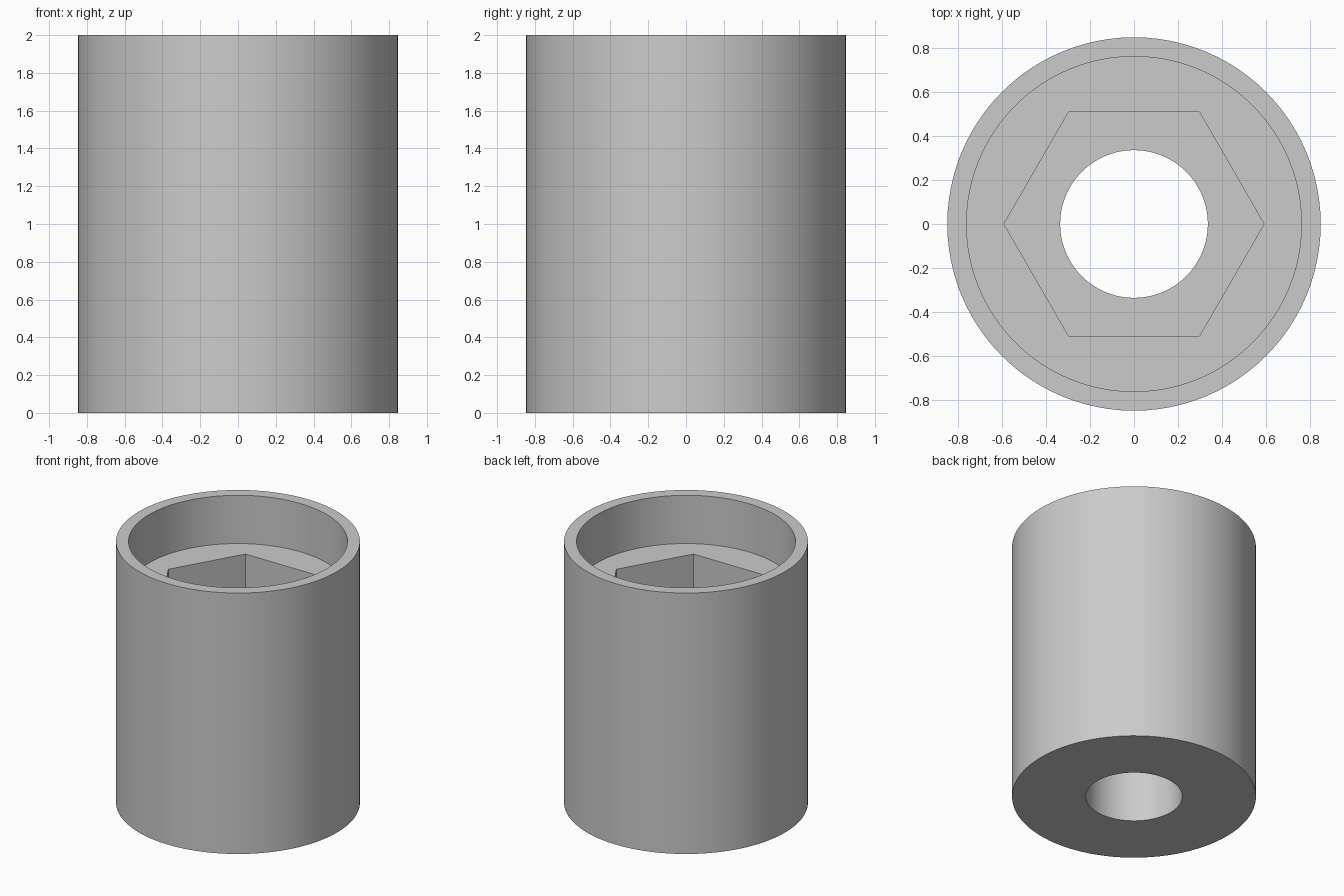
import bpy, bmesh
from math import cos, pi, radians, sin

cube = bpy.data.objects.get("Cube")
if cube:
    bpy.data.objects.remove(cube, do_unlink=True)

SEGMENTS = 96          # divisible by six, so hexagon corners land on vertices
OUTER, RECESS, HEX, BORE = 0.847, 0.76, 0.59, 0.335
TOP, LEDGE, HEX_FLOOR = 2.0, 1.63, 1.0


def radius_at(angle, radius, hexagonal):
    """Distance to a circle, or to a hexagon with corners on the x axis."""
    if not hexagonal:
        return radius
    return radius * cos(pi / 6) / cos(angle % (pi / 3) - pi / 6)


def add_ring(bm, radius, z, hexagonal=False):
    ring = []
    for i in range(SEGMENTS):
        a = 2 * pi * i / SEGMENTS
        r = radius_at(a, radius, hexagonal)
        ring.append(bm.verts.new((r * cos(a), r * sin(a), z)))
    return ring


# Closed section: outer wall, rim, round recess, hexagonal pocket, through bore
section = [
    (OUTER, 0), (OUTER, TOP),
    (RECESS, TOP), (RECESS, LEDGE),
    (HEX, LEDGE, True), (HEX, HEX_FLOOR, True),
    (BORE, HEX_FLOOR), (BORE, 0),
]

bm = bmesh.new()
rings = [add_ring(bm, *step) for step in section]
for k, lower in enumerate(rings):
    upper = rings[(k + 1) % len(rings)]
    for i in range(SEGMENTS):
        j = (i + 1) % SEGMENTS
        bm.faces.new((lower[i], lower[j], upper[j], upper[i]))
bmesh.ops.recalc_face_normals(bm, faces=bm.faces)

mesh = bpy.data.meshes.new("hex_socket_sleeve")
bm.to_mesh(mesh)
bm.free()
sleeve = bpy.data.objects.new("hex_socket_sleeve", mesh)
bpy.context.collection.objects.link(sleeve)

# Plain grey finish
grey = bpy.data.materials.new("light_grey")
grey.use_nodes = True
colour = (0.6, 0.6, 0.6, 1)
grey.diffuse_color = colour
grey.node_tree.nodes["Principled BSDF"].inputs["Base Color"].default_value = colour
mesh.materials.append(grey)

# Smooth round walls with crisp rims and hexagon corners
bpy.ops.object.select_all(action="DESELECT")
sleeve.select_set(True)
bpy.context.view_layer.objects.active = sleeve
bpy.ops.object.shade_smooth_by_angle(angle=radians(30))
